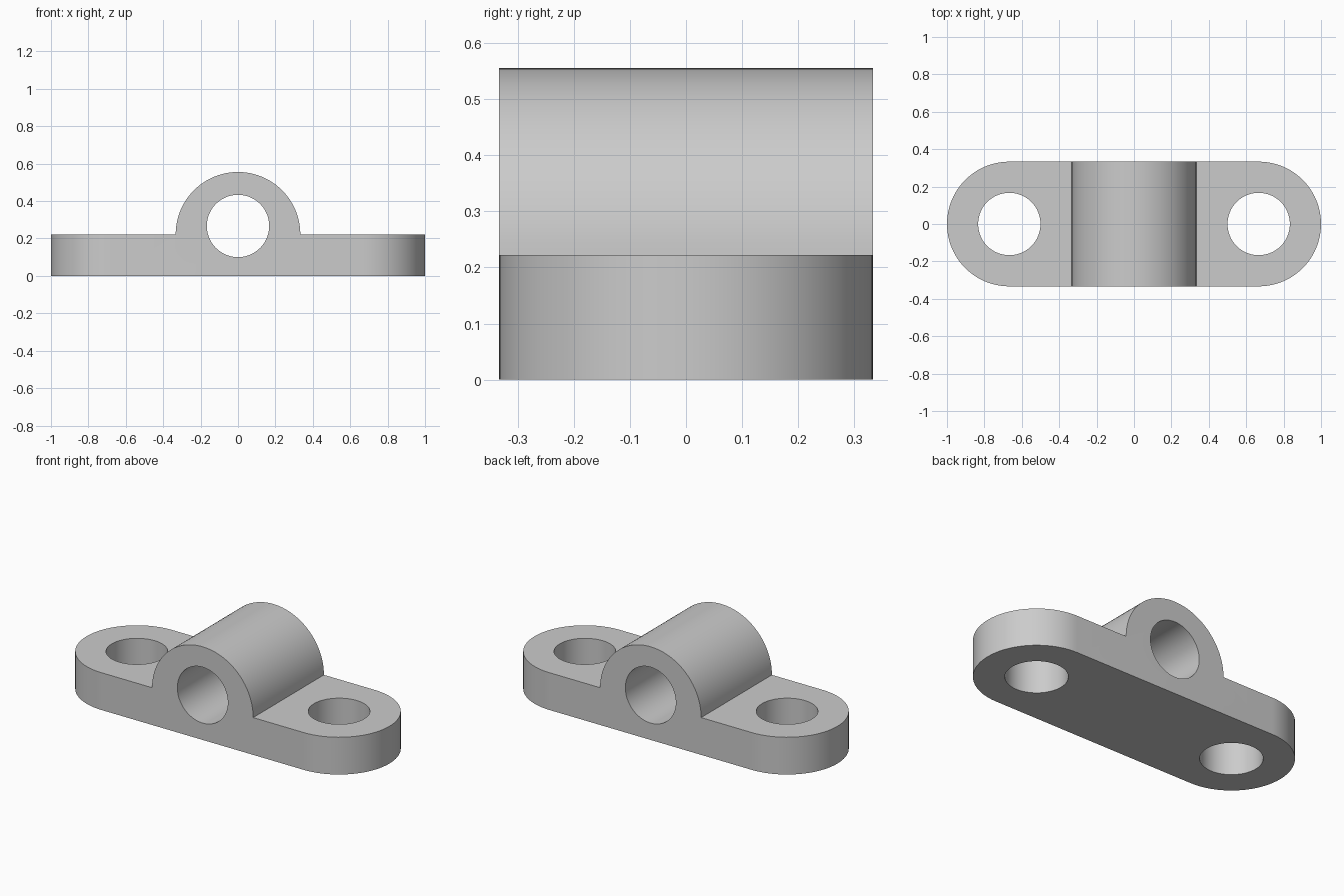
import bpy, bmesh
from math import pi, cos, sin, radians
from mathutils import Vector

cube = bpy.data.objects.get("Cube")
if cube:
    bpy.data.objects.remove(cube, do_unlink=True)

R = 1 / 3            # rounded end, hub and half depth radius
HOLE = 1 / 6         # radius of bolt holes and bore
BASE = 2 / 9         # flange thickness
BORE_Z = 0.267       # bore axis height
SEGMENTS = 96

grey = bpy.data.materials.new("light_grey")
colour = (0.6, 0.6, 0.6, 1)
grey.diffuse_color = colour
grey.use_nodes = True
grey.node_tree.nodes["Principled BSDF"].inputs["Base Color"].default_value = colour


def arc(cx, cy, r, start, end, n):
    angles = [start + (end - start) * i / n for i in range(n + 1)]
    return [(cx + r * cos(a), cy + r * sin(a)) for a in angles]


def prism(name, outline, to_3d, direction):
    """Extrude a flat outline, placed by to_3d, along direction."""
    bm = bmesh.new()
    face = bm.faces.new([bm.verts.new(to_3d(a, b)) for a, b in outline])
    new = bmesh.ops.extrude_face_region(bm, geom=[face])["geom"]
    verts = [v for v in new if isinstance(v, bmesh.types.BMVert)]
    bmesh.ops.translate(bm, verts=verts, vec=Vector(direction))
    bmesh.ops.recalc_face_normals(bm, faces=bm.faces)
    mesh = bpy.data.meshes.new(name)
    bm.to_mesh(mesh)
    bm.free()
    mesh.materials.append(grey)
    obj = bpy.data.objects.new(name, mesh)
    bpy.context.collection.objects.link(obj)
    return obj


def upright(name, outline):
    return prism(name, outline, lambda x, y: (x, y, -0.5), (0, 0, 2))


def crosswise(name, outline, depth):
    return prism(name, outline, lambda x, z: (x, -depth, z), (0, 2 * depth, 0))


# Bracket: flange with a half-round hub, seen from the front
profile = [(-1.2, 0), (1.2, 0), (1.2, BASE)]
profile += arc(0, BASE, R, 0, pi, SEGMENTS // 2) + [(-1.2, BASE)]
bracket = crosswise("mounting_bracket", profile, 0.5)

# Plan outline with rounded ends
plan = arc(1 - R, 0, R, -pi / 2, pi / 2, SEGMENTS // 2)
plan += arc(R - 1, 0, R, pi / 2, 3 * pi / 2, SEGMENTS // 2)

# Bolt holes and shaft bore
circle = lambda x, y: arc(x, y, HOLE, 0, 2 * pi, SEGMENTS)[:-1]
tools = [(upright("plan_cutter", plan), "INTERSECT"),
         (upright("left_hole_cutter", circle(1 - R, 0)), "DIFFERENCE"),
         (upright("right_hole_cutter", circle(R - 1, 0)), "DIFFERENCE"),
         (crosswise("bore_cutter", circle(0, BORE_Z), 0.8), "DIFFERENCE")]

bpy.ops.object.select_all(action="DESELECT")
bpy.context.view_layer.objects.active = bracket
bracket.select_set(True)
for tool, operation in tools:
    mod = bracket.modifiers.new(tool.name, "BOOLEAN")
    mod.object, mod.operation, mod.solver = tool, operation, "EXACT"
    bpy.ops.object.modifier_apply(modifier=mod.name)
    bpy.data.objects.remove(tool, do_unlink=True)

bpy.ops.object.shade_smooth_by_angle(angle=radians(30))
